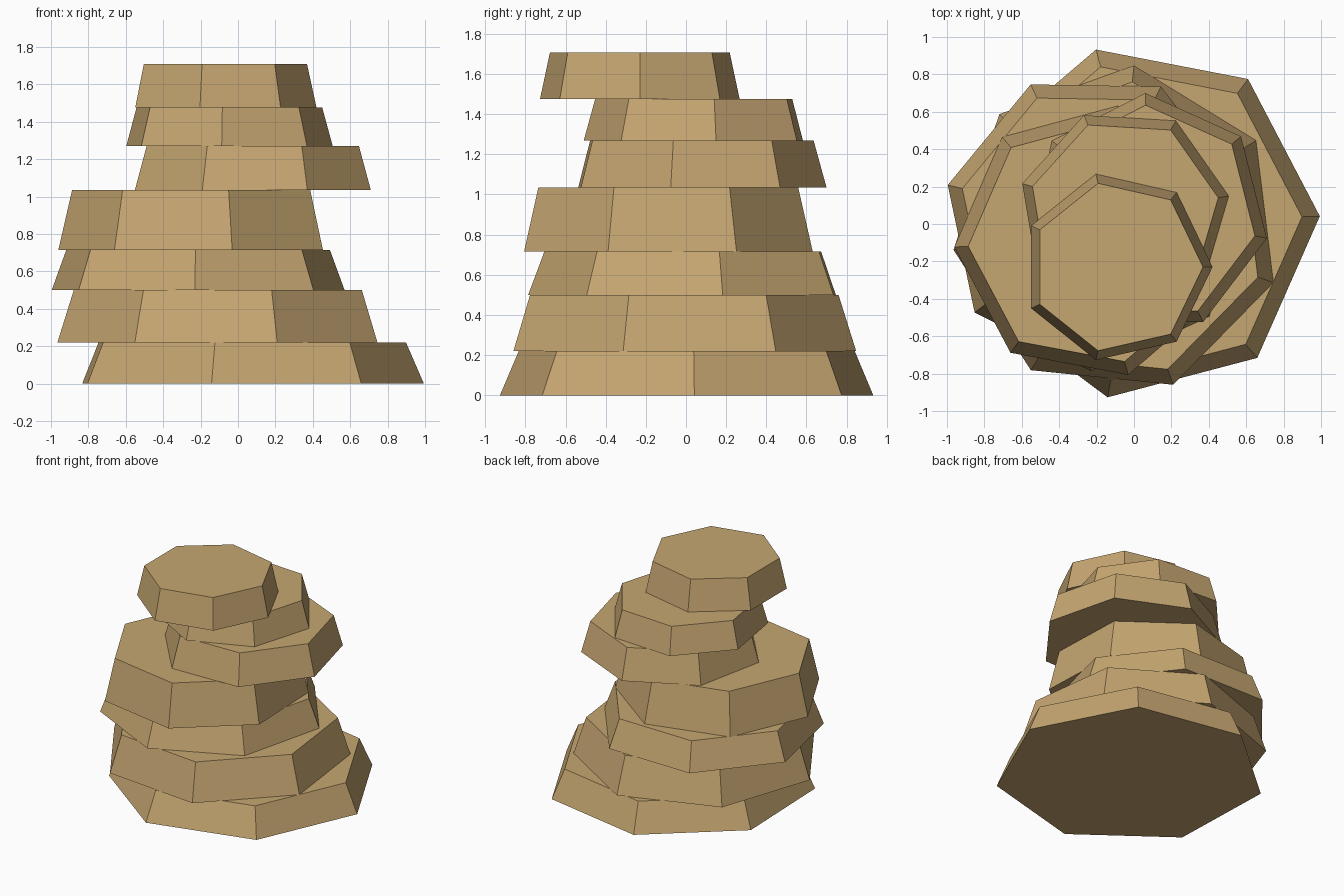
import bpy
from math import radians

cube = bpy.data.objects.get("Cube")
if cube:
    bpy.data.objects.remove(cube, do_unlink=True)

# Sandstone material
sandstone = bpy.data.materials.new("sandstone")
sandstone.use_nodes = True
colour = (0.56, 0.38, 0.165, 1)
sandstone.diffuse_color = colour
bsdf = next(n for n in sandstone.node_tree.nodes if n.type == 'BSDF_PRINCIPLED')
bsdf.inputs["Base Color"].default_value = colour
bsdf.inputs["Roughness"].default_value = 0.9

SIDES = 7
TAPER = 0.9


def rock_layer(name, x, y, radius, turn, bottom, top):
    """Tapered seven-sided slab; turn is the angle of one corner from +x."""
    bpy.ops.mesh.primitive_cone_add(
        vertices=SIDES, radius1=radius, radius2=radius * TAPER, depth=top - bottom,
        location=(x, y, (bottom + top) / 2))
    slab = bpy.context.object
    slab.name = slab.data.name = name
    # The primitive's first corner lies on +y
    slab.rotation_euler.z = radians(turn - 90)
    slab.data.materials.append(sandstone)


# Layers from the ground up: centre x, y, radius, turn, top height
layers = [
    (0.04, 0.01, 0.954, 1.9, 0.22),
    (-0.09, -0.03, 0.882, -18.7, 0.50),
    (-0.216, 0.017, 0.803, 11.9, 0.715),
    (-0.223, -0.094, 0.738, -23.5, 1.035),
    (0.076, 0.053, 0.647, -11.5, 1.27),
    (-0.053, 0.057, 0.567, 9.4, 1.475),
    (-0.09, -0.23, 0.51, 0, 1.708),
]

ground = 0
for number, (x, y, radius, turn, top) in enumerate(layers, 1):
    rock_layer(f"rock_layer_{number}", x, y, radius, turn, ground, top)
    ground = top
